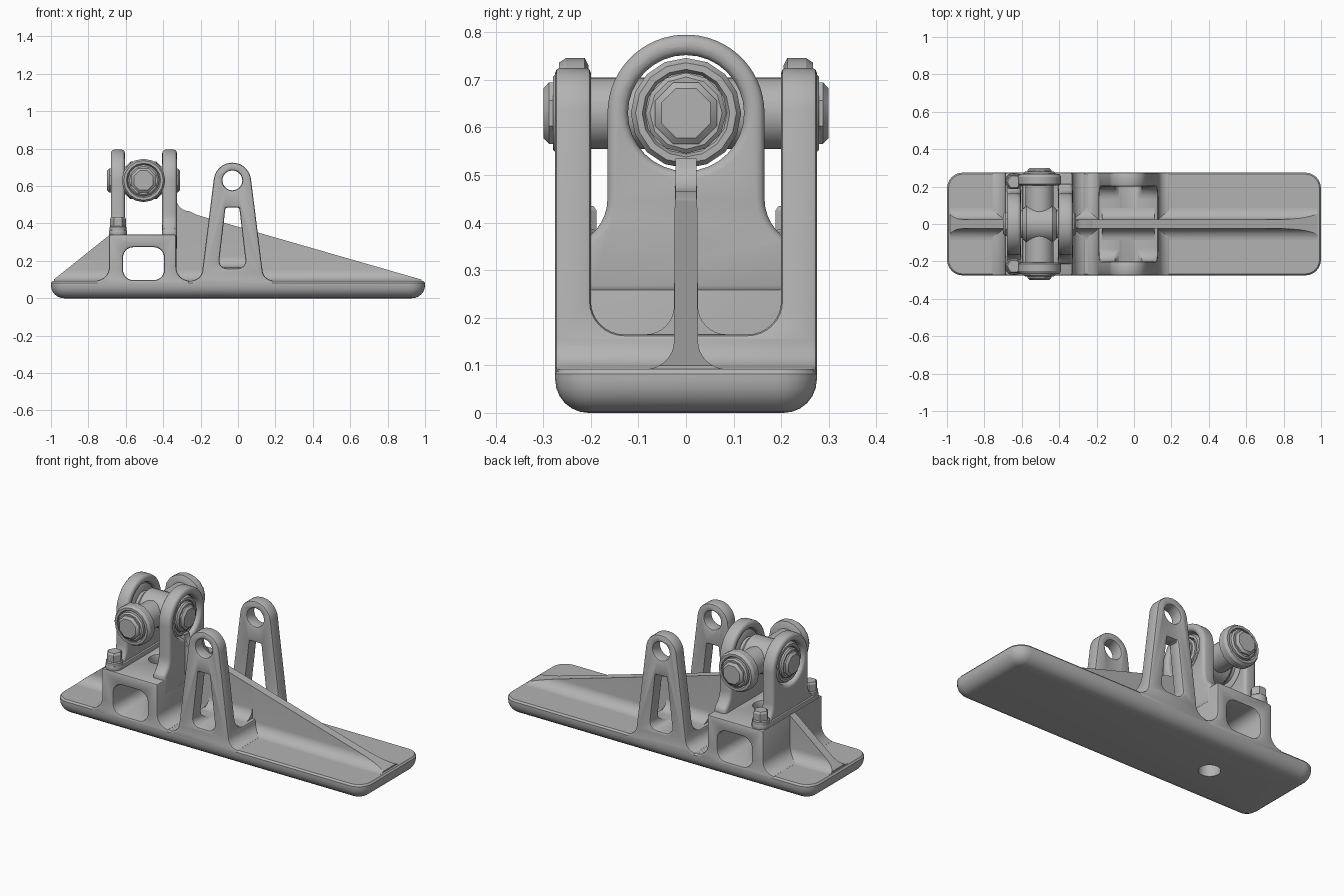
import bpy, bmesh, math
from mathutils import Vector

if "Cube" in bpy.data.objects:
    bpy.data.objects.remove(bpy.data.objects["Cube"], do_unlink=True)

GREY = (0.45, 0.45, 0.45, 1)
metal = bpy.data.materials.new("grey metal")
metal.diffuse_color = GREY
metal.use_nodes = True
metal.node_tree.nodes["Principled BSDF"].inputs["Base Color"].default_value = GREY

FLOOR = 0.092             # top of the base plate
HUB = Vector((-0.505, 0, 0.63))   # centre of the swivel joint


def finish(name, bm):
    bmesh.ops.recalc_face_normals(bm, faces=bm.faces)
    mesh = bpy.data.meshes.new(name)
    bm.to_mesh(mesh)
    bm.free()
    mesh.materials.append(metal)
    ob = bpy.data.objects.new(name, mesh)
    bpy.context.collection.objects.link(ob)
    return ob


def activate(ob):
    bpy.ops.object.select_all(action='DESELECT')
    ob.select_set(True)
    bpy.context.view_layer.objects.active = ob


def smooth(ob):
    activate(ob)
    bpy.ops.object.shade_smooth_by_angle(angle=math.radians(32))


def arc(cx, cy, r, a0, a1, n=8):
    angles = [math.radians(a0 + (a1 - a0) * i / n) for i in range(n + 1)]
    return [(cx + r * math.cos(a), cy + r * math.sin(a)) for a in angles]


def mirrored(half, cx=0):
    """Closed outline from its right half, listed bottom to top."""
    return [(cx + u, v) for u, v in half] + [(cx - u, v) for u, v in reversed(half)]


def place(axis, u, v, t):
    return {'x': (t, u, v), 'y': (u, t, v), 'z': (u, v, t)}[axis]


def loft(name, rings):
    bm = bmesh.new()
    loops = [[bm.verts.new(p) for p in ring] for ring in rings]
    n = len(loops[0])
    for a, b in zip(loops, loops[1:]):
        for i in range(n):
            bm.faces.new((a[i], a[(i + 1) % n], b[(i + 1) % n], b[i]))
    bm.faces.new(loops[0])
    bm.faces.new(loops[-1])
    return finish(name, bm)


def prism(name, outline, axis, lo, hi):
    return loft(name, [[place(axis, u, v, t) for u, v in outline] for t in (lo, hi)])


def lathe(name, profile, axis, centre, sides=24, side=1, turn=0):
    """Stack of rings (distance, radius) along an axis."""
    step = 360 / sides
    rings = []
    for t, r in profile:
        circle = arc(0, 0, r, turn, turn + 360 - step, sides - 1)
        rings.append([Vector(centre) + Vector(place(axis, u, v, t * side)) for u, v in circle])
    ob = loft(name, rings)
    smooth(ob)
    return ob


def machine(ob, cutters=(), bevel=0.01, segments=2):
    """Cut openings, soften the edges and shade."""
    activate(ob)
    for c in cutters:
        mod = ob.modifiers.new("cut", 'BOOLEAN')
        mod.operation, mod.solver, mod.object = 'DIFFERENCE', 'EXACT', c
        bpy.ops.object.modifier_apply(modifier=mod.name)
    if bevel:
        mod = ob.modifiers.new("soft edges", 'BEVEL')
        mod.width, mod.segments, mod.use_clamp_overlap = bevel, segments, False
        mod.limit_method, mod.angle_limit = 'ANGLE', math.radians(40)
        bpy.ops.object.modifier_apply(modifier=mod.name)
    smooth(ob)


def rounded_rect(hx, hy, r, n=6):
    pts = []
    for k, (sx, sy) in enumerate(((1, 1), (-1, 1), (-1, -1), (1, -1))):
        pts += arc(sx * (hx - r), sy * (hy - r), r, 90 * k, 90 * k + 90, n)
    return pts


cutters = []


def cutter(ob):
    ob.hide_render = True
    cutters.append(ob)
    return ob


# Base plate with rounded belly and corners
sections = [(0.07 - 0.07 * math.sin(a), 0.07 - 0.07 * math.cos(a))
            for a in (math.pi / 2 * (1 - i / 6) for i in range(7))]
sections = [(z, i) for z, i in sections] + [(FLOOR - 0.01, 0), (FLOOR, 0.008)]
base = loft("base_plate", [[(x, y, z) for x, y in rounded_rect(1 - i, 0.275 - i, 0.085 - i)]
                           for z, i in sections])
drain = cutter(lathe("drain_cutter", [(-0.1, 0.058), (0.5, 0.058)], 'z', (HUB.x, 0, 0), 32))
machine(base, [drain], bevel=0)

# Joint pedestal with window, flared into the plate
half = [(0.25, 0.06)] + arc(0.25, 0.165, 0.07, 270, 180) + [(0.18, 0.34)]
pedestal = prism("pedestal", mirrored(half, -0.51), 'y', -0.275, 0.275)
window = cutter(prism("window_cutter", [(x + HUB.x, y + 0.185) for x, y in
                      rounded_rect(0.11, 0.088, 0.055)], 'y', -0.4, 0.4))
machine(pedestal, [window, drain])

# Pair of tapered lugs joined by a raised floor
half = [(0.22, 0.06)] + arc(0.22, 0.155, 0.06, 270, 180) + arc(0, 0.625, 0.1, 7, 90, 10)[:-1]
lugs = prism("lugs", mirrored(half[:-1], -0.03)[:len(half) - 1] + [(-0.03, 0.725)]
             + mirrored(half[:-1], -0.03)[len(half) - 1:], 'y', -0.275, 0.275)
channel = [(0.2, 0.9)] + arc(0.13, 0.235, 0.07, 0, -90)
channel = cutter(prism("channel_cutter", mirrored(list(reversed(channel))), 'x', -0.4, 0.4))
eye = cutter(lathe("eye_cutter", [(-0.4, 0.053), (0.4, 0.053)], 'y', (-0.03, 0, 0.63), 32))
slot_half = arc(0.03, 0.2, 0.04, -90, 5, 6) + [(0.037, 0.485)]
slot = cutter(prism("slot_cutter", mirrored(slot_half, -0.03), 'y', -0.4, 0.4))
machine(lugs, [channel, eye, slot])


# Central ribs with filleted feet, trimmed to a slope
def rib(name, x0, x1, floor, point, normal):
    half = [(0.085, 0.06)] + arc(0.085, floor + 0.06, 0.06, 270, 180) + [(0.022, 0.7)]
    ob = prism(name, mirrored(half), 'x', x0, x1)
    bm = bmesh.new()
    bm.from_mesh(ob.data)
    bmesh.ops.bisect_plane(bm, geom=bm.verts[:] + bm.edges[:] + bm.faces[:],
                           plane_co=point, plane_no=normal, clear_outer=True)
    bmesh.ops.holes_fill(bm, edges=[e for e in bm.edges if e.is_boundary], sides=0)
    bmesh.ops.recalc_face_normals(bm, faces=bm.faces)
    bm.to_mesh(ob.data)
    bm.free()
    smooth(ob)


slope = ((-0.27, 0, 0.46), (0.288, 0, 1))
rib("long_rib", -0.35, 0.98, FLOOR, *slope)
rib("lug_floor_rib", -0.17, 0.11, 0.165, *slope)
rib("short_rib", -0.985, -0.68, FLOOR, (-0.985, 0, 0.1), (-0.8, 0, 1))
root = [(-0.36, 0.3), (-0.22, 0.3), (-0.22, 0.445)] + arc(-0.26, 0.535, 0.07, 270, 180, 6) \
    + [(-0.36, 0.535)]
smooth(prism("rib_root", root, 'y', -0.022, 0.022))

# Clevis arms with bores
bore = cutter(lathe("bore_cutter", [(-0.4, 0.122), (0.4, 0.122)], 'x', HUB, 32))
for name, x0, x1, foot in (("bolted_arm", -0.68, -0.605, 0.34), ("fixed_arm", -0.405, -0.327, 0.25)):
    half = [(0.215, foot)] + arc(0.265, 0.45, 0.1, 240, 180, 6) + arc(0, HUB.z, 0.165, 0, 86, 14)
    machine(prism(name, mirrored(half), 'x', x0, x1), [bore], 0.018, 3)

# Flange under the bolted arm
flange = [(x - 0.642, y) for x, y in rounded_rect(0.048, 0.272, 0.045)]
machine(prism("arm_flange", flange, 'z', 0.335, 0.365), bevel=0.006)

# Hold-down bolts
for side, word in ((1, "back"), (-1, "front")):
    spot = (-0.642, side * 0.225, 0)
    lathe(word + "_bolt_washer", [(0.36, 0.046), (0.38, 0.046), (0.385, 0.04)], 'z', spot)
    lathe(word + "_bolt_head", [(0.38, 0.043), (0.425, 0.043), (0.435, 0.035)], 'z', spot, 6)

# Swivel cross: central body, then shaft, collar, nut and tip on each arm
lathe("cross_body", [(-0.09, 0.08), (-0.07, 0.1), (0.07, 0.1), (0.09, 0.08)], 'x', HUB)
for axis, reach in (('x', 0.11), ('y', 0.205)):
    for side, word in ((1, "positive"), (-1, "negative")):
        tag = f"{axis}_{word}_"
        lathe(tag + "shaft", [(0, 0.075), (reach + 0.03, 0.075)], axis, HUB, 24, side)
        end = 0.195 if axis == 'x' else 0.3
        rim = end - 0.028
        lathe(tag + "collar", [(reach, 0.1), (reach + 0.008, 0.116), (rim - 0.02, 0.116),
              (rim - 0.005, 0.106), (rim - 0.005, 0.092), (rim - 0.018, 0.086)],
              axis, HUB, 16, side)
        lathe(tag + "nut", [(reach, 0.085), (rim, 0.085), (rim + 0.008, 0.076)],
              axis, HUB, 12, side)
        lathe(tag + "bolt_tip", [(reach, 0.07), (end - 0.012, 0.07), (end, 0.056)],
              axis, HUB, 8, side, 22.5)

for c in cutters:
    bpy.data.objects.remove(c, do_unlink=True)
